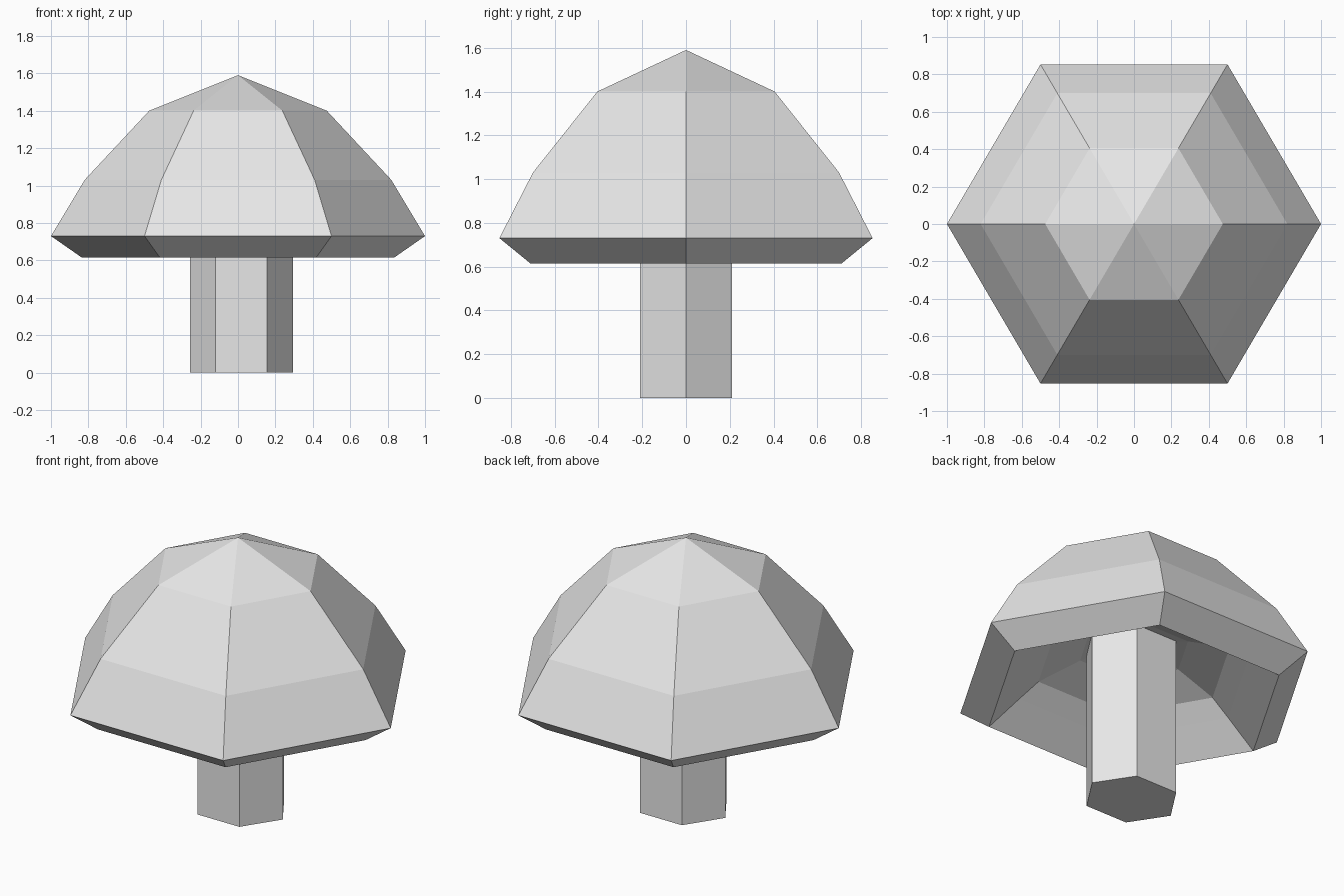
import bpy, bmesh
from math import cos, sin, radians

cube = bpy.data.objects.get("Cube")
if cube:
    bpy.data.objects.remove(cube, do_unlink=True)

SIDES = 6

grey = bpy.data.materials.new("light_grey")
grey.use_nodes = True
colour = (0.8, 0.8, 0.8, 1)
grey.diffuse_color = colour
grey.node_tree.nodes["Principled BSDF"].inputs["Base Color"].default_value = colour


def lathe(name, profile, squash, centre_x=0.0):
    """Sweep (radius, height) points into a six-sided form; zero radius is a tip."""
    bm = bmesh.new()
    rings = []
    for radius, z in profile:
        count = SIDES if radius > 0 else 1
        ring = []
        for i in range(count):
            a = radians(i * 360 / SIDES)
            ring.append(bm.verts.new((centre_x + radius * cos(a),
                                      radius * sin(a) * squash, z)))
        rings.append(ring)
    for low, high in zip(rings, rings[1:]):
        for i in range(SIDES):
            j = (i + 1) % SIDES
            corners = [low[i % len(low)], low[j % len(low)],
                       high[j % len(high)], high[i % len(high)]]
            bm.faces.new(list(dict.fromkeys(corners)))
    bmesh.ops.recalc_face_normals(bm, faces=bm.faces)
    mesh = bpy.data.meshes.new(name)
    bm.to_mesh(mesh)
    bm.free()
    mesh.materials.append(grey)
    obj = bpy.data.objects.new(name, mesh)
    bpy.context.collection.objects.link(obj)
    return obj


# Cap: domed outside, bevelled rim, shallow hollow underneath
outer = [(0, 1.59), (0.475, 1.4), (0.82, 1.03), (1, 0.73), (0.835, 0.615)]
hollow = [(0.66, 0.755), (0.55, 0.84), (0.31, 0.925), (0, 0.98)]
lathe("mushroom_cap", outer + hollow, 0.985)

# Stem: slightly off centre, rising into the hollow
lathe("mushroom_stem", [(0, 0), (0.275, 0), (0.275, 0.94), (0, 0.94)], 0.88, 0.018)
